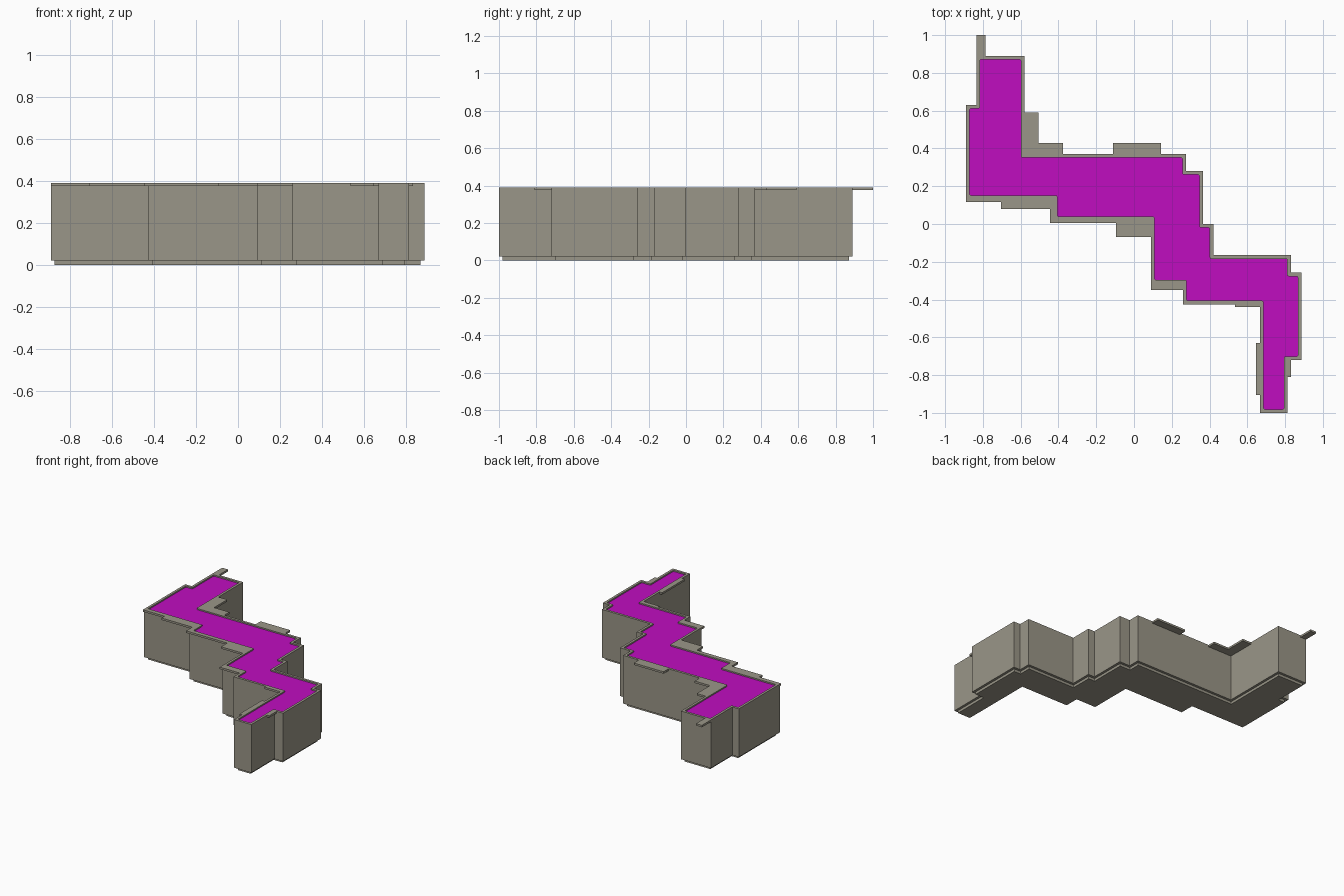
import bpy
import bmesh

cube = bpy.data.objects.get("Cube")
if cube:
    bpy.data.objects.remove(cube, do_unlink=True)


def material(name, rgb):
    mat = bpy.data.materials.new(name)
    mat.use_nodes = True
    mat.diffuse_color = (*rgb, 1)
    mat.node_tree.nodes["Principled BSDF"].inputs["Base Color"].default_value = (*rgb, 1)
    return mat


STONE = material("warm grey", (0.323, 0.305, 0.246))
ROOF = material("magenta", (0.53, 0.004, 0.53))

TOP = 0.39        # top of the walls and ledges
PLINTH = 0.02     # height of the set-back base
RIM = 0.019       # width of the rim and of the plinth set-back
RECESS = 0.01     # depth of the roof panel below the rim
LEDGE = 0.015     # thickness of the projecting ledges

# Stepped wall outline, counter-clockwise from the rear left corner
OUTLINE = [
    (-0.835, 0.89), (-0.835, 0.63), (-0.89, 0.63), (-0.89, 0.133),
    (-0.425, 0.133), (-0.425, 0.02), (0.09, 0.02), (0.09, -0.315),
    (0.26, -0.315), (0.26, -0.425), (0.667, -0.425), (0.667, -1.0),
    (0.813, -1.0), (0.813, -0.72), (0.887, -0.72), (0.887, -0.258),
    (0.83, -0.258), (0.83, -0.165), (0.42, -0.165), (0.42, 0.0),
    (0.365, 0.0), (0.365, 0.28), (0.275, 0.28), (0.275, 0.37),
    (-0.58, 0.37), (-0.58, 0.89),
]


def inset_outline(points, d):
    """Move every side of an axis-aligned outline inwards by d."""
    result = []
    for i, (x, y) in enumerate(points):
        px, py = points[i - 1]
        nx, ny = points[(i + 1) % len(points)]
        # inward normals of the two sides that meet here
        for ax, ay, bx, by in ((px, py, x, y), (x, y, nx, ny)):
            if abs(bx - ax) > abs(by - ay):
                shift_y = d if bx > ax else -d
            else:
                shift_x = -d if by > ay else d
        result.append((x + shift_x, y + shift_y))
    return result


def prism(bm, points, z0, z1):
    """Extrude an outline from z0 to z1 and return the top face."""
    base = bm.faces.new([bm.verts.new((x, y, z0)) for x, y in points])
    geom = bmesh.ops.extrude_face_region(bm, geom=[base], use_keep_orig=True)["geom"]
    for v in geom:
        if isinstance(v, bmesh.types.BMVert):
            v.co.z = z1
    return next(f for f in geom if isinstance(f, bmesh.types.BMFace))


def finish(bm, name, *mats):
    bmesh.ops.recalc_face_normals(bm, faces=bm.faces)
    mesh = bpy.data.meshes.new(name)
    bm.to_mesh(mesh)
    bm.free()
    for m in mats:
        mesh.materials.append(m)
    obj = bpy.data.objects.new(name, mesh)
    bpy.context.collection.objects.link(obj)
    return obj


# Set-back plinth
bm = bmesh.new()
prism(bm, inset_outline(OUTLINE, RIM), 0, PLINTH)
finish(bm, "plinth", STONE)

# Walls with a rim around the sunken, coloured roof panel
bm = bmesh.new()
top = prism(bm, OUTLINE, PLINTH, TOP)
bmesh.ops.recalc_face_normals(bm, faces=bm.faces)
bmesh.ops.inset_individual(bm, faces=[top], thickness=RIM, use_even_offset=True)
panel = bmesh.ops.extrude_discrete_faces(bm, faces=[top])["faces"][0]
rim_verts = set()
for v in panel.verts:
    v.co.z -= RECESS
panel.material_index = 1
# soften the corners of the recess
corners = [e for e in bm.edges
           if {round(v.co.z, 3) for v in e.verts} == {TOP, round(TOP - RECESS, 3)}]
bmesh.ops.bevel(bm, geom=corners, offset=0.008, segments=2, affect='EDGES',
                profile=0.5, material=0)
finish(bm, "walls_and_roof", STONE, ROOF)

# Thin ledges that project from the top of the walls: x0, x1, y0, y1
LEDGES = {
    "rear_tip_ledge": [(-0.835, -0.785, 0.89, 1.0)],
    "rear_corner_ledge": [(-0.58, -0.505, 0.43, 0.59), (-0.58, -0.375, 0.37, 0.43)],
    "rear_middle_ledge": [(-0.11, 0.142, 0.37, 0.43)],
    "front_right_ledge": [(-0.89, -0.705, 0.117, 0.133), (-0.705, -0.425, 0.08, 0.133),
                          (-0.445, -0.425, 0.005, 0.08)],
    "front_middle_ledge": [(-0.425, -0.095, 0.005, 0.02), (-0.095, 0.09, -0.07, 0.02)],
    "front_step_ledge": [(0.09, 0.26, -0.35, -0.315)],
    "front_left_ledge": [(0.535, 0.667, -0.44, -0.425)],
    "wing_inner_ledge": [(0.645, 0.667, -0.905, -0.63)],
    "wing_outer_ledge": [(0.813, 0.832, -0.81, -0.72)],
}
for name, boxes in LEDGES.items():
    bm = bmesh.new()
    for x0, x1, y0, y1 in boxes:
        prism(bm, [(x0, y0), (x1, y0), (x1, y1), (x0, y1)], TOP - LEDGE, TOP)
    finish(bm, name, STONE)
